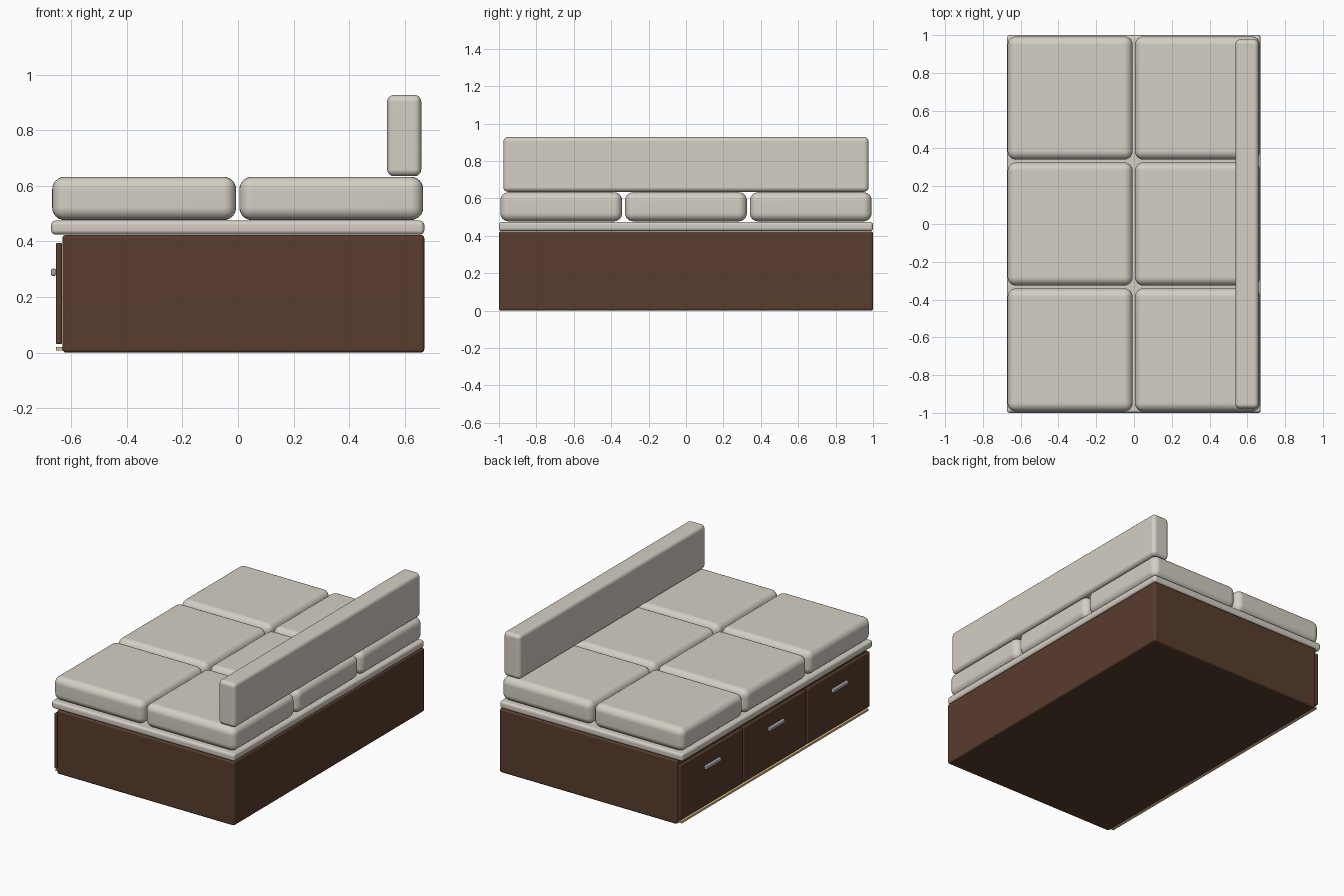
import bpy, bmesh
from mathutils import Vector

if "Cube" in bpy.data.objects:
    bpy.data.objects.remove(bpy.data.objects["Cube"])


def material(name, rgb):
    m = bpy.data.materials.new(name)
    m.diffuse_color = (*rgb, 1)
    m.use_nodes = True
    m.node_tree.nodes["Principled BSDF"].inputs["Base Color"].default_value = m.diffuse_color
    return m


wood = material("dark_wood", (0.10, 0.047, 0.026))
fabric = material("cream_fabric", (0.66, 0.62, 0.55))
metal = material("brushed_metal", (0.38, 0.40, 0.43))
gold = material("warm_strip", (0.75, 0.52, 0.25))


def rounded_box(name, low, high, radius, mat, segments=4):
    """Box between two corners with rounded edges."""
    low, high = Vector(low), Vector(high)
    bm = bmesh.new()
    bmesh.ops.create_cube(bm, size=1)
    bmesh.ops.scale(bm, vec=high - low, verts=bm.verts)
    mesh = bpy.data.meshes.new(name)
    bm.to_mesh(mesh)
    bm.free()
    mesh.materials.append(mat)
    ob = bpy.data.objects.new(name, mesh)
    ob.location = (low + high) / 2
    bpy.context.collection.objects.link(ob)
    if radius:
        bev = ob.modifiers.new("rounding", 'BEVEL')
        bev.width = radius
        bev.segments = segments
        mesh.shade_smooth()
        ob.modifiers.new("normals", 'WEIGHTED_NORMAL')
    return ob


# Wooden base and the padded platform on top of it
rounded_box("base", (-0.632, -1, 0), (0.671, 1, 0.424), 0.012, wood, 3)
rounded_box("platform", (-0.673, -1, 0.425), (0.671, 1, 0.475), 0.016, fabric)

# Thin strip along the foot of the drawer side
rounded_box("light_strip", (-0.655, -0.98, 0.007), (-0.63, 0.98, 0.02), 0, gold)

# Three rows: two cushions, a drawer front and a handle each
for i, y in enumerate((-0.667, 0, 0.667), 1):
    for side, x in (("left", -0.338), ("right", 0.336)):
        rounded_box(f"{side}_cushion_{i}", (x - 0.331, y - 0.326, 0.477),
                    (x + 0.331, y + 0.326, 0.633), 0.045, fabric, 6)
    rounded_box(f"drawer_front_{i}", (-0.656, y - 0.328, 0.03),
                (-0.633, y + 0.328, 0.395), 0.007, wood, 3)
    rounded_box(f"drawer_handle_{i}", (-0.673, y - 0.08, 0.276),
                (-0.655, y + 0.08, 0.302), 0.006, metal, 3)

# Long back rest
rounded_box("back_rest", (0.537, -0.977, 0.635), (0.66, 0.977, 0.928), 0.025, fabric, 5)
